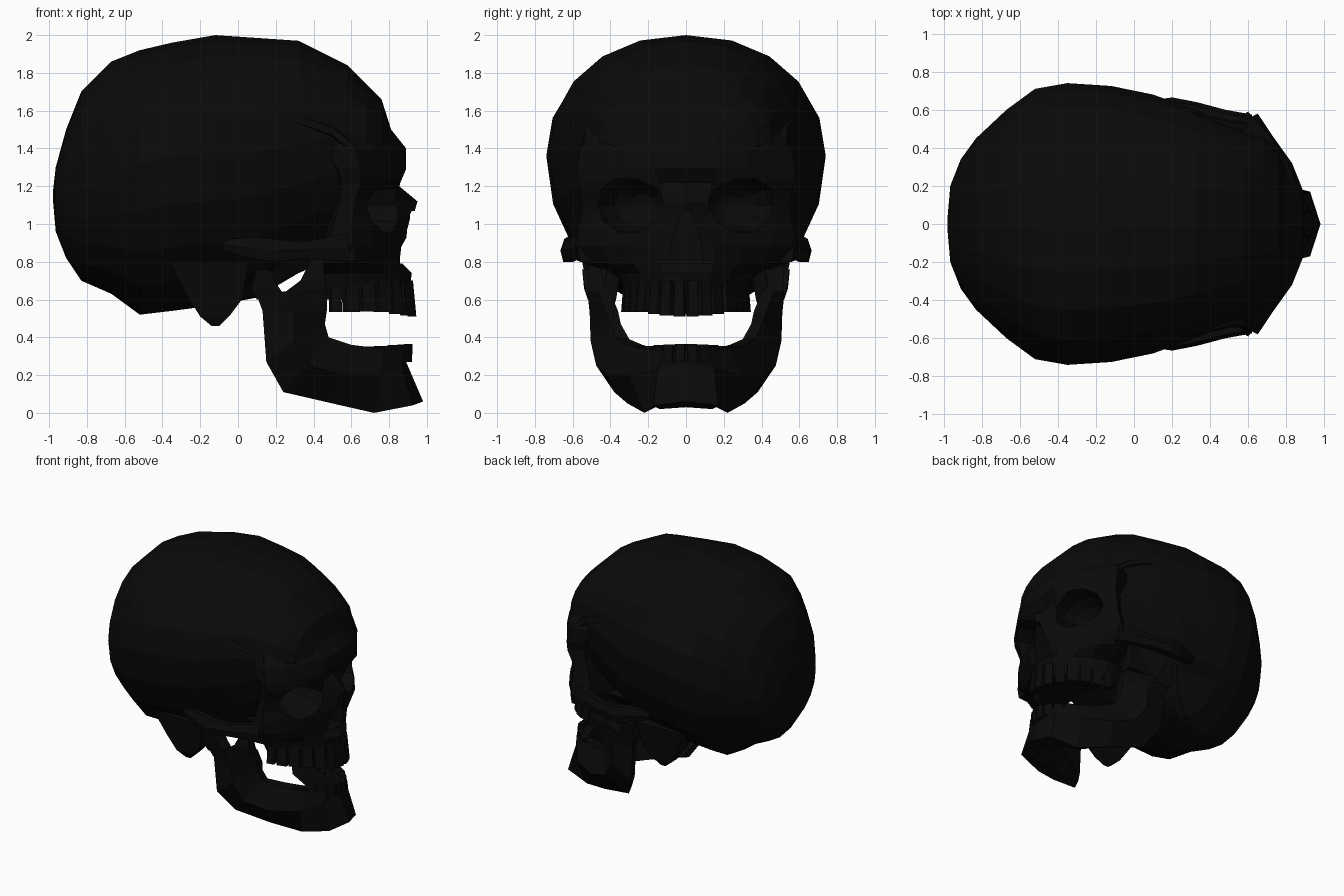
import bpy, bmesh, math
from mathutils import Vector, Matrix

if "Cube" in bpy.data.objects:
    bpy.data.objects.remove(bpy.data.objects["Cube"])

bone = bpy.data.materials.new("charcoal_black")
bone.diffuse_color = (0.003, 0.003, 0.003, 1)
bone.use_nodes = True
bone.node_tree.nodes["Principled BSDF"].inputs["Base Color"].default_value = bone.diffuse_color


def finish(name, bm, both_sides):
    """Optionally mirror across y = 0, clean up and make the object."""
    if both_sides:
        copy = bmesh.ops.duplicate(bm, geom=bm.verts[:] + bm.edges[:] + bm.faces[:])
        for e in copy["geom"]:
            if isinstance(e, bmesh.types.BMVert):
                e.co.y = -e.co.y
    bmesh.ops.remove_doubles(bm, verts=bm.verts, dist=0.0005)
    bmesh.ops.recalc_face_normals(bm, faces=bm.faces)
    mesh = bpy.data.meshes.new(name)
    bm.to_mesh(mesh)
    bm.free()
    mesh.materials.append(bone)
    ob = bpy.data.objects.new(name, mesh)
    bpy.context.collection.objects.link(ob)
    return ob


def loft(name, rings, closed=True, caps=(True, True), both_sides=False):
    """Skin a list of point rings."""
    bm = bmesh.new()
    vs = [[bm.verts.new(p) for p in r] for r in rings]
    n = len(rings[0])
    for a, b in zip(vs, vs[1:]):
        for i in range(n if closed else n - 1):
            j = (i + 1) % n
            bm.faces.new((a[i], a[j], b[j], b[i]))
    for ring, cap in ((vs[0], caps[0]), (vs[-1], caps[1])):
        if cap:
            bm.faces.new(ring)
    return finish(name, bm, both_sides)


def rect(x0, x1, y0, y1, z, z1=None):
    """Horizontal rectangle; z at the back edge, z1 at the front edge."""
    z1 = z if z1 is None else z1
    return [(x0, y0, z), (x1, y0, z1), (x1, y1, z1), (x0, y1, z)]


# Cranium: cross-sections along x (x, top, bottom, half width, widest height)
stations = [(-0.98, 1.17, 1.13, 0.03, 1.15), (-0.965, 1.30, 0.96, 0.20, 1.13),
            (-0.91, 1.50, 0.82, 0.34, 1.14), (-0.83, 1.70, 0.70, 0.45, 1.18),
            (-0.67, 1.86, 0.63, 0.60, 1.24), (-0.52, 1.92, 0.52, 0.71, 1.32),
            (-0.35, 1.96, 0.54, 0.74, 1.36), (-0.12, 2.0, 0.57, 0.725, 1.37),
            (0.10, 1.985, 0.61, 0.68, 1.38), (0.32, 1.97, 0.74, 0.60, 1.42),
            (0.46, 1.90, 0.80, 0.54, 1.45), (0.58, 1.84, 0.86, 0.49, 1.45),
            (0.68, 1.74, 0.95, 0.46, 1.44), (0.76, 1.66, 1.10, 0.38, 1.42),
            (0.82, 1.47, 1.25, 0.24, 1.38)]


def section(x, top, bottom, half, mid, sides=20):
    ring = []
    for i in range(sides):
        a = 2 * math.pi * i / sides
        c, s = math.cos(a), math.sin(a)
        p = 2 / 2.15 if s > 0 else 2 / 2.0
        h = (top - mid) if s > 0 else (mid - bottom)
        ring.append((x, half * math.copysign(abs(c) ** p, c),
                     mid + h * math.copysign(abs(s) ** p, s)))
    return ring


cranium = loft("cranium", [section(*s) for s in stations])

# Face: half outlines (x, y) from the middle to the side, stacked by height
levels = [
    (1.50, [(.81, 0), (.80, .15), (.74, .30), (.66, .42), (.56, .47), (.45, .45)]),
    (1.40, [(.89, 0), (.87, .17), (.80, .33), (.72, .45), (.62, .56), (.46, .50)]),
    (1.29, [(.89, 0), (.89, .17), (.83, .32), (.73, .46), (.65, .58), (.53, .52)]),
    (1.22, [(.83, 0), (.86, .14), (.83, .32), (.73, .46), (.65, .57), (.55, .50)]),
    (1.12, [(.95, 0), (.83, .12), (.78, .30), (.68, .47), (.62, .55), (.54, .49)]),
    (1.05, [(.93, 0), (.85, .13), (.79, .30), (.68, .47), (.61, .55), (.52, .49)]),
    (0.97, [(.92, 0), (.86, .14), (.80, .30), (.70, .47), (.61, .57), (.50, .50)]),
    (0.88, [(.87, 0), (.86, .15), (.79, .30), (.72, .45), (.60, .59), (.47, .52)]),
    (0.79, [(.87, 0), (.85, .15), (.76, .28), (.69, .41), (.57, .54), (.45, .45)]),
    (0.74, [(.92, 0), (.87, .13), (.77, .24), (.66, .31), (.54, .36), (.43, .34)]),
    (0.60, [(.90, 0), (.85, .13), (.77, .21), (.66, .27), (.56, .30), (.47, .30)])]
face = loft("face", [[(x, y, z) for x, y in pts] + [(0.40 if z > .7 else .55, 0, z)]
                     for z, pts in levels], closed=False, both_sides=True)

# Cutters for the eye sockets and the nose opening
bm = bmesh.new()
bmesh.ops.create_uvsphere(bm, u_segments=10, v_segments=8, radius=1,
                          matrix=Matrix.Translation((.79, .305, 1.10))
                          @ Matrix.Rotation(math.radians(18), 4, 'Z')
                          @ Matrix.Diagonal((.27, .195, .15, 1))
                          @ Matrix.Rotation(math.radians(90), 4, 'Y'))
socket_cutter = finish("eye_socket_cutter", bm, True)
nose_cutter = loft("nose_cutter", [[(x, -.09, .79), (x, .09, .79), (x, .08, .90),
                                    (x, .025, 1.07), (x, -.025, 1.07), (x, -.08, .90)]
                                   for x in (.74, 1.1)])
for cutter in (socket_cutter, nose_cutter):
    cutter.hide_render = True
    cutter.hide_viewport = True
    for ob in (cranium, face):
        mod = ob.modifiers.new("cut", 'BOOLEAN')
        mod.operation = 'DIFFERENCE'
        mod.solver = 'EXACT'
        mod.object = cutter

# Cheek arches running back to the ears
arch = [(.62, .545, .88, .08), (.48, .57, .87, .06), (.33, .61, .86, .045),
        (.20, .635, .86, .06), (.10, .62, .87, .06), (-.08, .56, .89, .03)]
loft("cheek_arch", [[(x, y - .04, z - h), (x, y + .015, z - h), (x, y + .03, z),
                     (x, y + .01, z + h), (x, y - .04, z + h)] for x, y, z, h in arch],
     both_sides=True)

# Raised line along each temple
ridge = [(.15, .58, 1.60), (.33, .565, 1.54), (.50, .525, 1.48), (.60, .52, 1.40), (.63, .55, 1.30)]
loft("temple_ridge", [[(x, y - .06, z - .04), (x, y + .02, z - .01), (x, y + .01, z + .03),
                       (x, y - .06, z + .05)] for x, y, z in ridge], both_sides=True)

# Bony points behind the ears
loft("ear_process", [rect(-.36, .06, .34, .55, .80), rect(-.27, .02, .37, .51, .62, .60),
                     rect(-.20, -.04, .40, .49, .51, .52), rect(-.14, -.10, .42, .46, .46)],
     both_sides=True)

# Skull base between the ears and the palate
loft("skull_base", [rect(-.35, .55, -.36, .36, .85), rect(-.25, .10, -.22, .22, .59, .64)])

# Lower jaw: outer top, outer middle, outer bottom, inner bottom, inner top
jaw = [
    [(.92, 0, .33), (.89, 0, .27), (.98, 0, .06), (.87, 0, .03), (.82, 0, .33)],
    [(.88, .12, .33), (.87, .15, .24), (.925, .17, .04), (.82, .14, .02), (.79, .10, .33)],
    [(.77, .23, .34), (.76, .30, .20), (.72, .22, .00), (.68, .16, .03), (.71, .16, .34)],
    [(.60, .31, .36), (.55, .42, .20), (.50, .31, .05), (.50, .25, .07), (.58, .23, .36)],
    [(.48, .37, .40), (.38, .475, .25), (.24, .38, .11), (.26, .32, .13), (.47, .30, .39)],
    [(.46, .40, .47), (.30, .505, .38), (.15, .48, .27), (.16, .42, .28), (.46, .345, .47)],
    [(.47, .43, .54), (.30, .51, .53), (.13, .49, .54), (.14, .43, .54), (.47, .36, .54)],
    [(.47, .47, .66), (.26, .52, .645), (.10, .52, .62), (.11, .45, .62), (.46, .41, .66)]]
loft("lower_jaw", jaw, caps=(False, True), both_sides=True)
loft("jaw_hinge", [rect(.10, .26, .43, .52, .60), rect(.07, .20, .43, .54, .66, .69),
                   rect(.10, .17, .42, .55, .76)], both_sides=True)
loft("jaw_front_point", [rect(.25, .47, .42, .51, .64), rect(.33, .46, .44, .52, .70),
                         rect(.39, .45, .46, .51, .82)], both_sides=True)


# Teeth set round a slightly pointed half-oval arch
def teeth(name, back, depth, half, root, tip, lean):
    def spot(a):
        return Vector((back + depth * math.cos(a) ** 1.4, half * math.sin(a), 0))

    bm = bmesh.new()
    for k, deg in enumerate([6, 18, 30, 42, 54, 66, 79]):
        a = math.radians(deg)
        pos = spot(a)
        tan = spot(a + .09) - spot(a - .09)
        w = tan.length * 0.54
        tan.normalize()
        out = Vector((tan.y, -tan.x, 0))
        t = 0.025 if k < 3 else 0.042
        end = tip + (root - tip) * (0, .03, .07, .12, .14, .12, .12)[k]
        low, high = [], []
        for s, d in ((-1, -1), (1, -1), (1, 1), (-1, 1)):
            low.append(bm.verts.new(pos + tan * s * w * .85 + out * d * t + Vector((0, 0, root))))
            high.append(bm.verts.new(pos + tan * s * w + out * (d * t * .7 + lean)
                                     + Vector((0, 0, end))))
        bm.faces.new(low)
        bm.faces.new(high)
        for i in range(4):
            j = (i + 1) % 4
            bm.faces.new((low[i], low[j], high[j], high[i]))
    return finish(name, bm, True)


teeth("upper_teeth", .47, .43, .29, .70, .51, .025)
teeth("lower_teeth", .50, .395, .26, .27, .365, .01)
